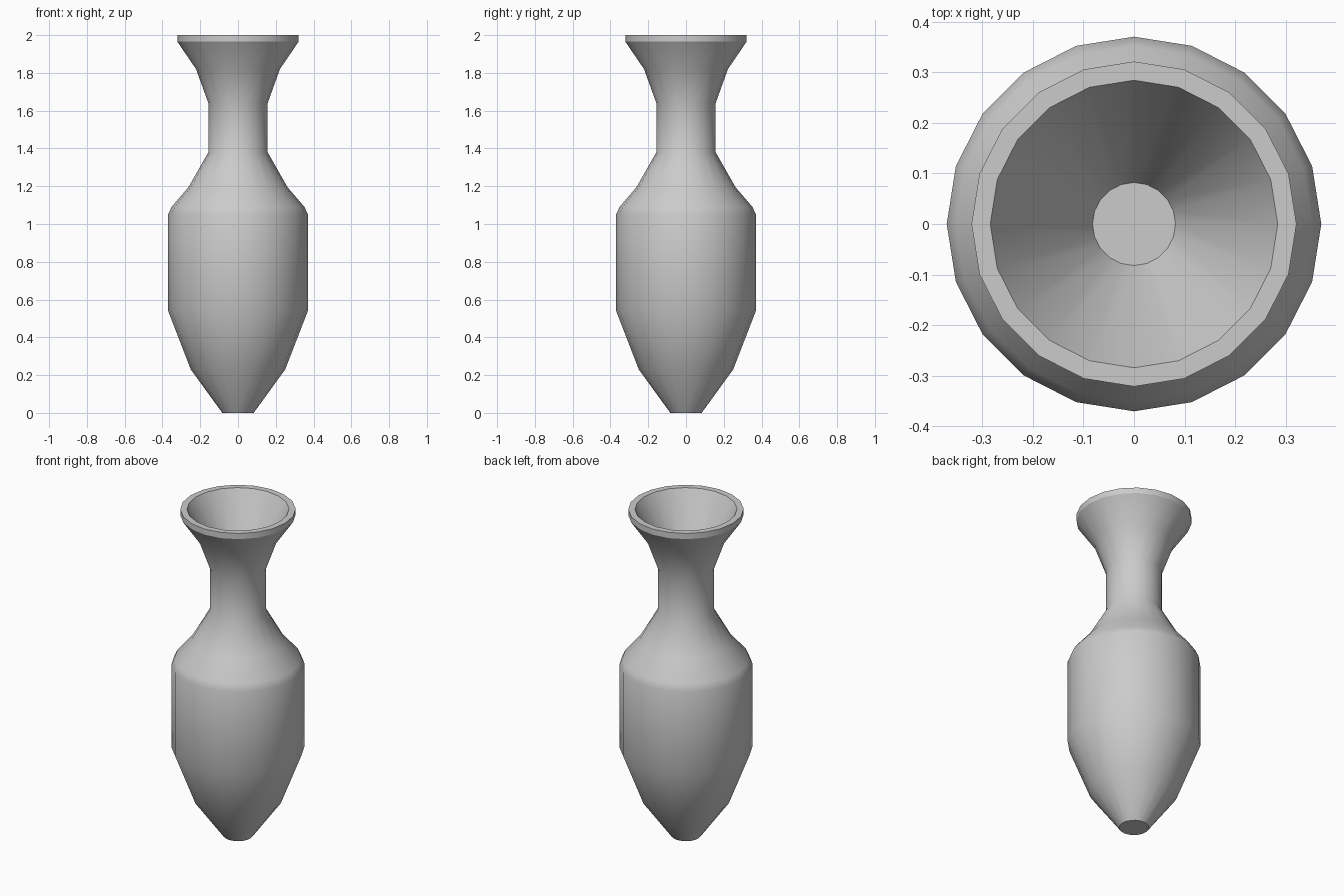
import bpy, bmesh, math

if "Cube" in bpy.data.objects:
    bpy.data.objects.remove(bpy.data.objects["Cube"])

SIDES = 20

# Outer wall from foot to rim, then the funnel inside the mouth: (radius, height)
profile = [
    (0.083, 0.0), (0.25, 0.23), (0.37, 0.54), (0.37, 1.05), (0.352, 1.09),
    (0.262, 1.195), (0.157, 1.38), (0.157, 1.64), (0.222, 1.82),
    (0.321, 1.965), (0.321, 2.0), (0.284, 2.0), (0.082, 1.62),
]

bm = bmesh.new()


def ring(radius, z):
    return [bm.verts.new((radius * math.cos(2 * math.pi * i / SIDES),
                          radius * math.sin(2 * math.pi * i / SIDES), z))
            for i in range(SIDES)]


# Lathe the profile
rings = [ring(r, z) for r, z in profile]
for a, b in zip(rings, rings[1:]):
    for i in range(SIDES):
        j = (i + 1) % SIDES
        bm.faces.new((a[i], a[j], b[j], b[i]))

# Underside of the foot and floor of the mouth
bm.faces.new(rings[0][::-1])
bm.faces.new(rings[-1])

mesh = bpy.data.meshes.new("vase")
bm.to_mesh(mesh)
bm.free()
vase = bpy.data.objects.new("vase", mesh)
bpy.context.collection.objects.link(vase)

# Smooth body, sharp rim and foot
bpy.context.view_layer.objects.active = vase
vase.select_set(True)
bpy.ops.object.shade_smooth_by_angle(angle=math.radians(33))
